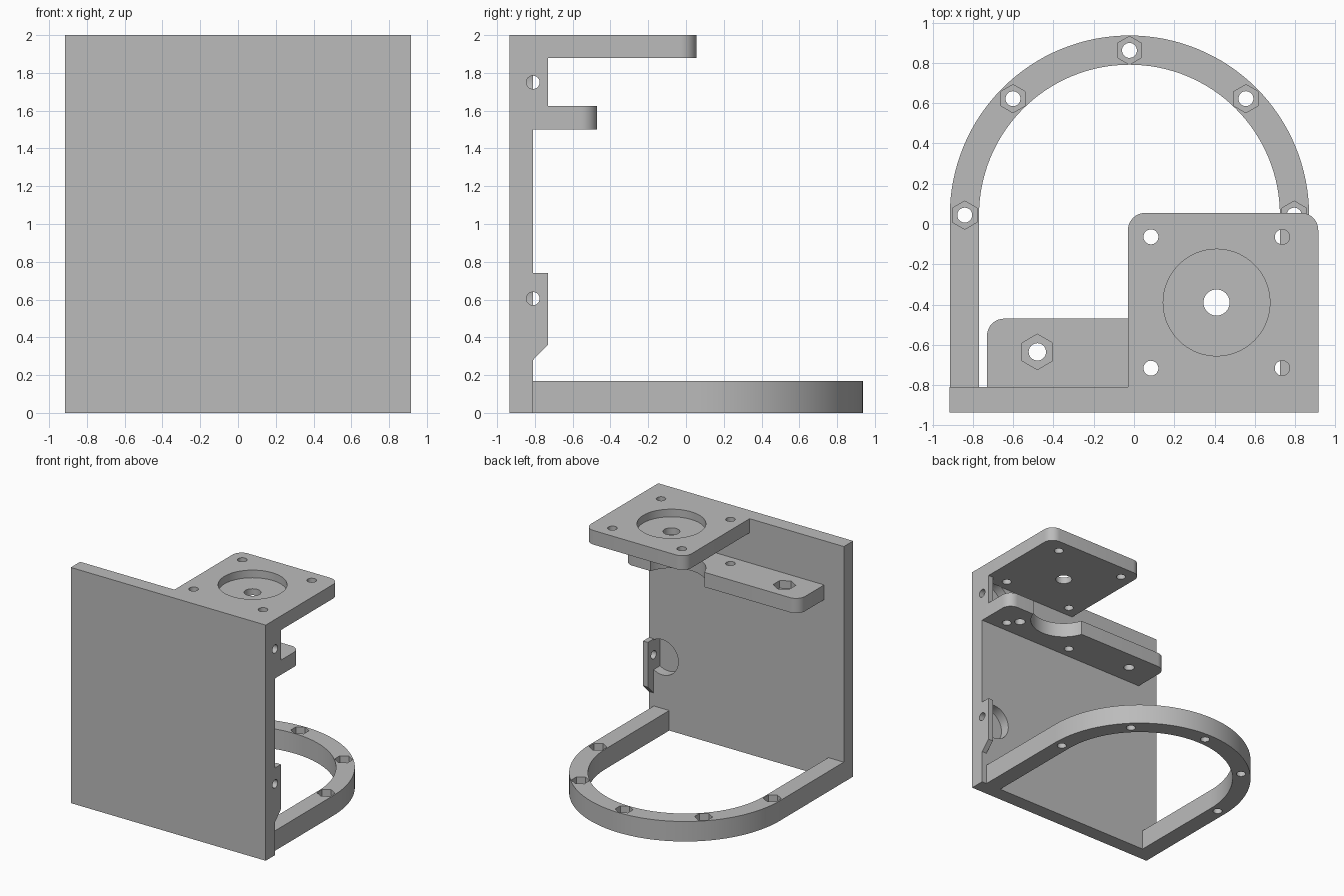
import bpy, bmesh
from math import sin, cos, pi, radians

cube = bpy.data.objects.get("Cube")
if cube:
    bpy.data.objects.remove(cube, do_unlink=True)

grey = bpy.data.materials.new("plain grey")
grey.use_nodes = True
grey.diffuse_color = (0.5, 0.5, 0.5, 1)
grey.node_tree.nodes["Principled BSDF"].inputs["Base Color"].default_value = (0.5, 0.5, 0.5, 1)


def arc(cx, cy, r, start, end, n):
    """Points along an arc, angles in degrees."""
    angles = [radians(start + (end - start) * i / n) for i in range(n + 1)]
    return [(cx + r * cos(a), cy + r * sin(a)) for a in angles]


def circle(cx, cy, r, n=40):
    return arc(cx, cy, r, 90, 450, n)[:-1]


def rect(u0, u1, v0, v1):
    return [(u0, v0), (u1, v0), (u1, v1), (u0, v1)]


def tab(x0, x1, y0, y1, r):
    """Rectangle with its two back corners rounded."""
    return ([(x0, y0), (x1, y0)] + arc(x1 - r, y1 - r, r, 0, 90, 10)
            + arc(x0 + r, y1 - r, r, 90, 180, 10))


def prism(name, outline, lo, hi, axis="z"):
    """Extrude a flat outline from lo to hi along an axis."""
    place = {"x": lambda u, v, w: (w, u, v),
             "y": lambda u, v, w: (u, w, v),
             "z": lambda u, v, w: (u, v, w)}[axis]
    bm = bmesh.new()
    low = [bm.verts.new(place(u, v, lo)) for u, v in outline]
    high = [bm.verts.new(place(u, v, hi)) for u, v in outline]
    bm.faces.new(low)
    bm.faces.new(high)
    n = len(outline)
    for i in range(n):
        j = (i + 1) % n
        bm.faces.new((low[i], low[j], high[j], high[i]))
    bmesh.ops.recalc_face_normals(bm, faces=bm.faces)
    mesh = bpy.data.meshes.new(name)
    bm.to_mesh(mesh)
    bm.free()
    mesh.materials.append(grey)
    obj = bpy.data.objects.new(name, mesh)
    bpy.context.collection.objects.link(obj)
    return obj


def combine(body, tool, operation="DIFFERENCE"):
    """Apply a boolean with the tool, then discard the tool."""
    tool.hide_render = True
    mod = body.modifiers.new("boolean", "BOOLEAN")
    mod.operation = operation
    mod.solver = "EXACT"
    mod.object = tool
    bpy.context.view_layer.objects.active = body
    bpy.ops.object.modifier_apply(modifier=mod.name)
    bpy.data.objects.remove(tool, do_unlink=True)


def drill(body, outline, lo, hi, axis="z"):
    combine(body, prism("cutter", outline, lo, hi, axis))


SIDE = 0.915      # half width of the front panel
FRONT = -0.935    # outer face of the panel
BACK = -0.81      # inner face of the panel

# Front panel with round screw pockets and drilled side flanges
panel = prism("front_panel", rect(-SIDE, SIDE, 0, 2), FRONT, BACK, "y")
flanges = [
    (0.605, [(-0.895, 0.28), (BACK, 0.28), (-0.73, 0.36), (-0.73, 0.74), (-0.895, 0.74)]),
    (1.75, rect(-0.895, -0.73, 1.62, 1.88)),
]
for z, outline in flanges:
    drill(panel, circle(0.79, z, 0.15), -0.895, -0.7, "y")
    combine(panel, prism("side_flange", outline, 0.87, SIDE, "x"), "UNION")
    drill(panel, circle(BACK, z, 0.035), 0.8, 1, "x")

# Top mounting plate with a round recess and four corner holes
MX, MY = 0.41, -0.39
top = prism("top_mounting_plate", tab(-0.03, SIDE, BACK, 0.055, 0.085), 1.88, 2)
drill(top, circle(MX, MY, 0.265, 72), 1.935, 2.1)
drill(top, circle(MX, MY, 0.065), 1.8, 2.1)
corners = [(MX + sx * 0.326, MY + sy * 0.326) for sx in (-1, 1) for sy in (-1, 1)]
for x, y in corners:
    drill(top, circle(x, y, 0.037), 1.8, 2.1)

# Middle shelf with a curved notch, nut seats and clearance holes
shelf = prism("middle_shelf", tab(-0.73, SIDE, BACK, -0.47, 0.085), 1.5, 1.625)
drill(shelf, circle(MX, MY, 0.265, 72), 1.4, 1.7)
for x in (-0.48, 0.665):
    drill(shelf, circle(x, -0.635, 0.043), 1.4, 1.7)
    drill(shelf, circle(x, -0.635, 0.088, 6), 1.56, 1.7)
for x, y in corners:
    if y < MY:
        drill(shelf, circle(x, y, 0.037), 1.4, 1.7)

# Arched base ring with nut seats every eighth turn
CX, CY = -0.0225, 0.044
ring = prism("base_ring",
             [(CX + 0.892, BACK)] + arc(CX, CY, 0.892, 0, 180, 64)
             + [(CX - 0.892, BACK), (CX - 0.747, BACK)]
             + arc(CX, CY, 0.747, 180, 0, 64) + [(CX + 0.747, BACK)], 0, 0.17)
for i in range(5):
    x, y = CX + 0.818 * cos(i * pi / 4), CY + 0.818 * sin(i * pi / 4)
    drill(ring, circle(x, y, 0.037), -0.1, 0.3)
    drill(ring, circle(x, y, 0.07, 6), 0.085, 0.3)

# Smooth the round walls, keep the edges sharp
for obj in (panel, top, shelf, ring):
    bpy.ops.object.select_all(action="DESELECT")
    obj.select_set(True)
    bpy.context.view_layer.objects.active = obj
    bpy.ops.object.shade_smooth_by_angle(angle=radians(30))
